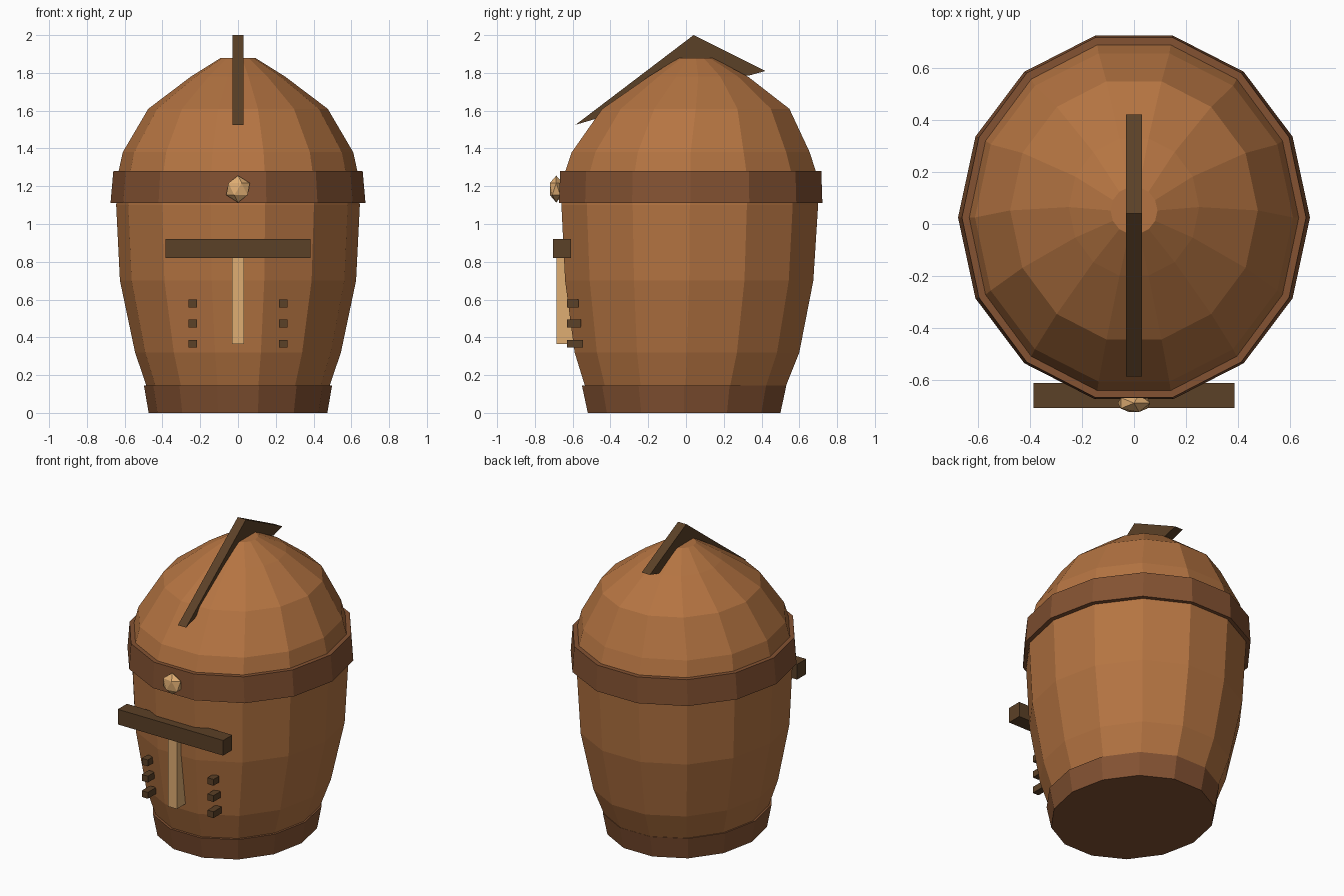
import bpy, bmesh, math
from mathutils import Matrix, Vector

cube = bpy.data.objects.get("Cube")
if cube:
    bpy.data.objects.remove(cube, do_unlink=True)

SIDES = 14


def material(name, rgb):
    m = bpy.data.materials.new(name)
    m.use_nodes = True
    m.diffuse_color = (*rgb, 1)
    m.node_tree.nodes["Principled BSDF"].inputs["Base Color"].default_value = (*rgb, 1)
    return m


copper = material("copper brown", (0.46, 0.175, 0.054))
band_brown = material("band brown", (0.23, 0.085, 0.032))
dark = material("dark brown", (0.105, 0.052, 0.02))
tan = material("light tan", (0.74, 0.42, 0.17))


def finish(bm, name, mat):
    bmesh.ops.recalc_face_normals(bm, faces=bm.faces[:])
    mesh = bpy.data.meshes.new(name)
    bm.to_mesh(mesh)
    bm.free()
    mesh.materials.append(mat)
    obj = bpy.data.objects.new(name, mesh)
    bpy.context.collection.objects.link(obj)
    return obj


def loft(name, rings, mat, closed=False):
    """Skin elliptical rings (z, x radius, y radius, y centre)."""
    bm = bmesh.new()
    loops = []
    for z, rx, ry, cy in rings:
        angles = [math.tau * i / SIDES for i in range(SIDES)]
        loops.append([bm.verts.new((rx * math.cos(a), cy + ry * math.sin(a), z))
                      for a in angles])
    pairs = list(zip(loops, loops[1:]))
    if closed:
        pairs.append((loops[-1], loops[0]))
    else:
        bm.faces.new(loops[0])
        bm.faces.new(loops[-1])
    for a, b in pairs:
        for i in range(SIDES):
            j = (i + 1) % SIDES
            bm.faces.new((a[i], a[j], b[j], b[i]))
    return finish(bm, name, mat)


def box(name, low, high, mat):
    low, high = Vector(low), Vector(high)
    bm = bmesh.new()
    bmesh.ops.create_cube(bm, size=1, matrix=Matrix.LocRotScale(
        (low + high) / 2, None, high - low))
    return finish(bm, name, mat)


# Barrel-shaped shell with a domed top
loft("helmet_shell", [
    (0.10, 0.47, 0.53, -0.005), (0.32, 0.545, 0.61, 0.005),
    (0.70, 0.625, 0.674, 0.017), (1.10, 0.645, 0.697, 0.02),
    (1.28, 0.632, 0.68, 0.024), (1.38, 0.61, 0.646, 0.025),
    (1.61, 0.475, 0.508, 0.052), (1.78, 0.25, 0.27, 0.065),
    (1.88, 0.09, 0.092, 0.052)], copper)

# Foot band and brow band
loft("foot_band", [(0, 0.473, 0.523, -0.01), (0.145, 0.498, 0.555, -0.01)], band_brown)
loft("brow_band", [
    (1.11, 0.675, 0.715, 0.025), (1.28, 0.66, 0.709, 0.025),
    (1.28, 0.61, 0.655, 0.025), (1.11, 0.62, 0.67, 0.025)], band_brown, closed=True)

# Crest: bent slab over the top of the dome
profile = [(-0.585, 1.525), (0.04, 2.0), (0.42, 1.81), (0.33, 1.785),
           (0.04, 1.82), (-0.45, 1.565)]
bm = bmesh.new()
face = bm.faces.new([bm.verts.new((-0.03, y, z)) for y, z in profile])
side = bmesh.ops.extrude_face_region(bm, geom=[face])["geom"]
bmesh.ops.translate(bm, vec=(0.06, 0, 0),
                    verts=[v for v in side if isinstance(v, bmesh.types.BMVert)])
finish(bm, "crest", dark)

# Eye slot bar and nose strip
box("eye_bar", (-0.385, -0.705, 0.82), (0.385, -0.61, 0.92), dark)
box("nose_strip", (-0.033, -0.685, 0.365), (0.033, -0.55, 0.83), tan)

# Breathing studs on both cheeks
for label, x in (("left", 0.24), ("right", -0.24)):
    for i in range(3):
        z = 0.58 - 0.107 * i
        box(f"{label}_stud_{i + 1}", (x - 0.022, -0.63, z - 0.021),
            (x + 0.022, -0.57 + 0.013 * i, z + 0.021), dark)

# Faceted rivet on the brow
bm = bmesh.new()
bmesh.ops.create_icosphere(bm, subdivisions=1, radius=1, matrix=Matrix.LocRotScale(
    Vector((0, -0.687, 1.185)), None, Vector((0.07, 0.04, 0.071))))
finish(bm, "brow_rivet", tan)
